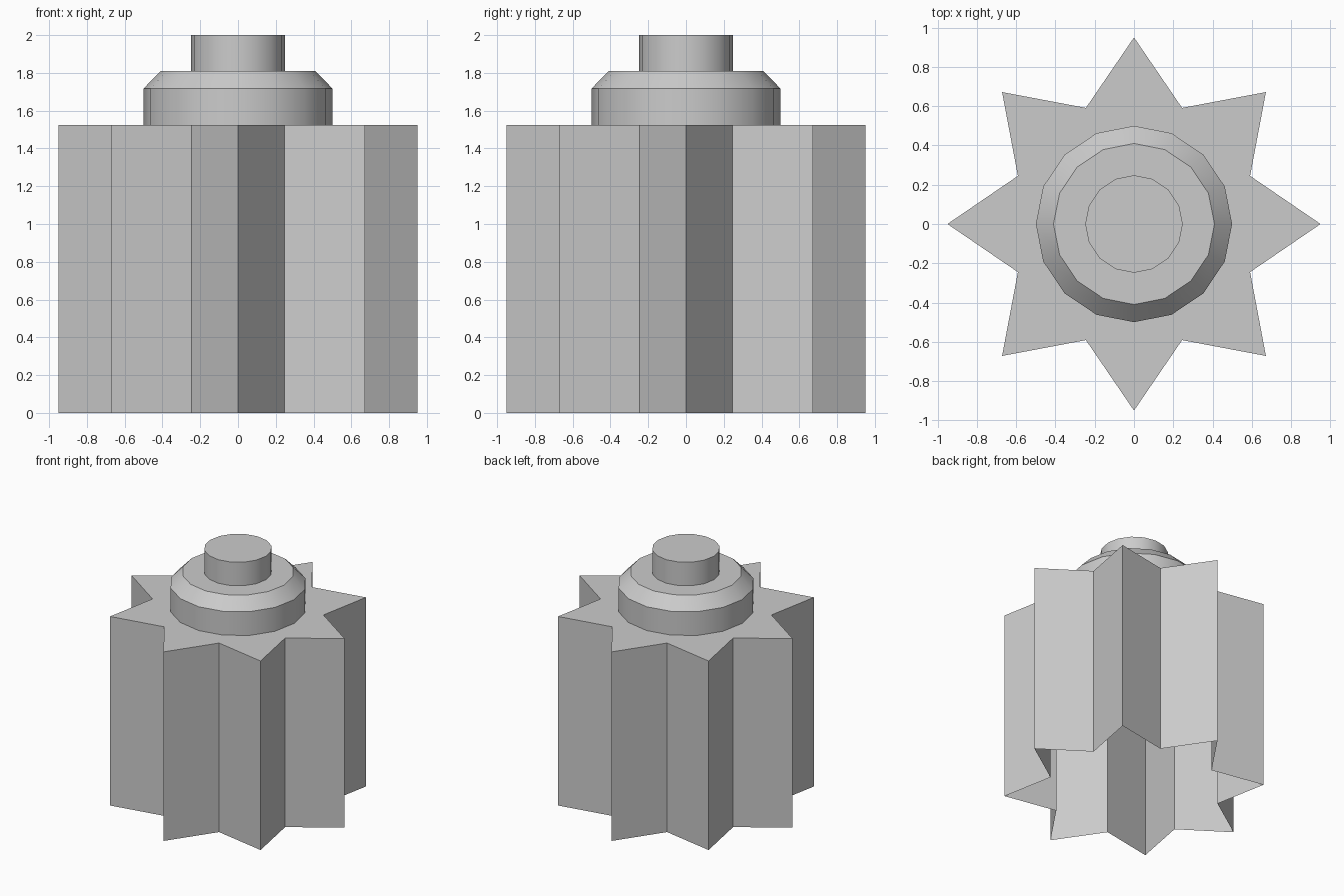
import bpy, bmesh
from math import cos, sin, pi, radians

if "Cube" in bpy.data.objects:
    bpy.data.objects.remove(bpy.data.objects["Cube"])


def ring(bm, radii, z, n=16):
    """Ring of n points; radii are cycled around the circle."""
    return [bm.verts.new((r * cos(2 * pi * i / n), r * sin(2 * pi * i / n), z))
            for i in range(n) for r in [radii[i % len(radii)]]]


def stack(name, profile):
    """Skin rings from bottom to top, capped above and open below."""
    bm = bmesh.new()
    rings = [ring(bm, radii, z) for radii, z in profile]
    for a, b in zip(rings, rings[1:]):
        for i in range(len(a)):
            j = (i + 1) % len(a)
            bm.faces.new((a[i], a[j], b[j], b[i]))
    bm.faces.new(rings[-1])
    mesh = bpy.data.meshes.new(name)
    bm.to_mesh(mesh)
    bm.free()
    obj = bpy.data.objects.new(name, mesh)
    bpy.context.collection.objects.link(obj)
    return obj


# Eight-pointed star body, hollow and open underneath
stack("star_body", [((0.95, 0.64), 0), ((0.95, 0.64), 1.525)])

# Chamfered collar and the pin on top of it
collar = stack("collar", [((0.5,), 1.525), ((0.5,), 1.717), ((0.41,), 1.81)])
pin = stack("pin", [((0.248,), 1.81), ((0.248,), 2.0)])

# Smooth round parts, keeping the rims sharp
for obj in (collar, pin):
    bpy.ops.object.select_all(action='DESELECT')
    obj.select_set(True)
    bpy.context.view_layer.objects.active = obj
    bpy.ops.object.shade_smooth_by_angle(angle=radians(30))
